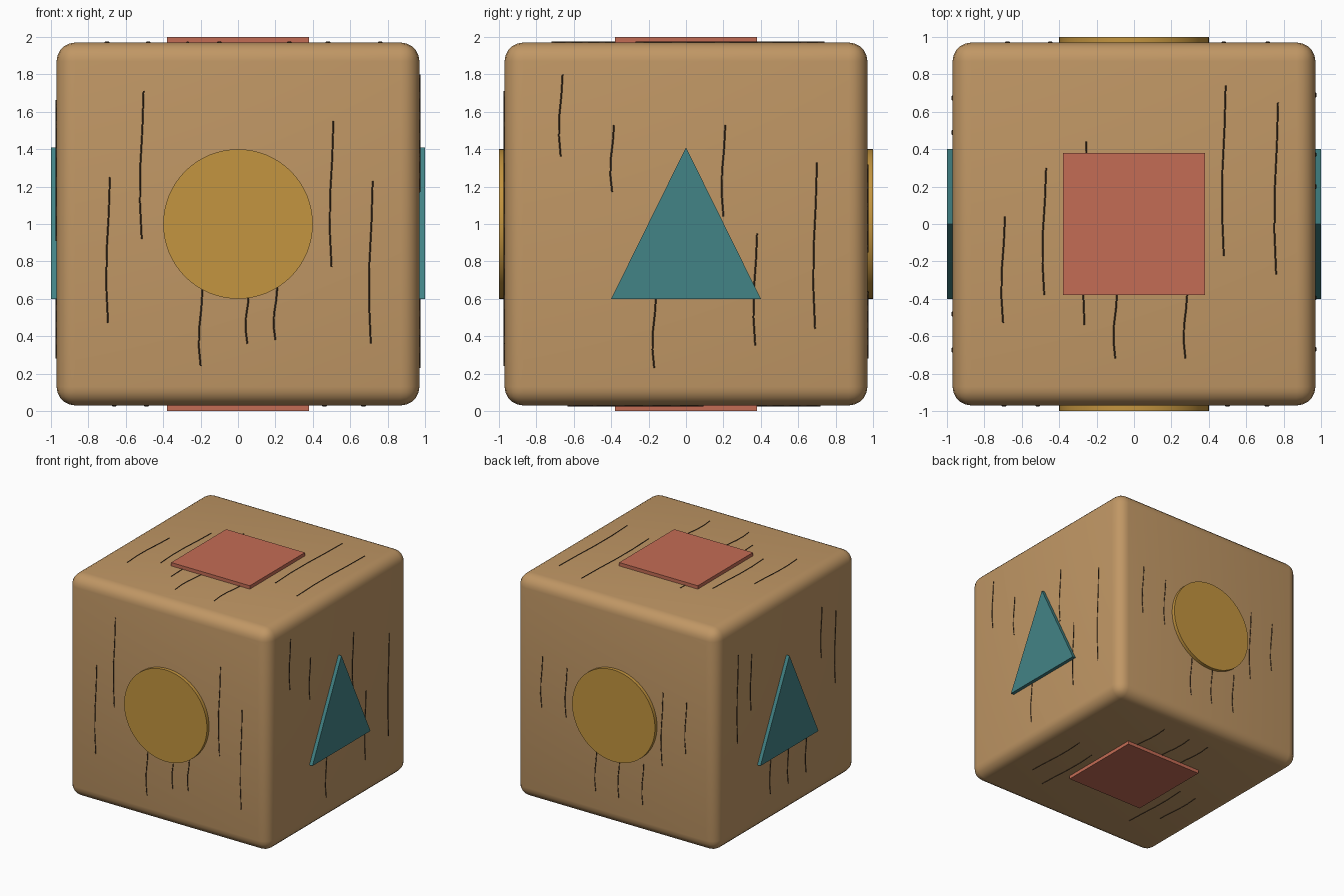
import bpy, bmesh, math, random
from mathutils import Matrix, Vector

if "Cube" in bpy.data.objects:
    bpy.data.objects.remove(bpy.data.objects["Cube"])

random.seed(4)
HALF = 0.97          # half width of the wooden body
LIFT = Matrix.Translation((0, 0, 1))


def material(name, rgb):
    m = bpy.data.materials.new(name)
    m.diffuse_color = (*rgb, 1)
    m.use_nodes = True
    m.node_tree.nodes["Principled BSDF"].inputs["Base Color"].default_value = m.diffuse_color
    return m


WOOD = material("wood", (0.53, 0.31, 0.13))
DARK = material("dark_grain", (0.07, 0.04, 0.02))
GOLD = material("gold", (0.55, 0.30, 0.05))
TEAL = material("teal", (0.055, 0.23, 0.24))
RED = material("red", (0.55, 0.15, 0.09))


def add(name, data, mat):
    ob = bpy.data.objects.new(name, data)
    bpy.context.collection.objects.link(ob)
    data.materials.append(mat)
    return ob


def smooth(ob):
    bpy.ops.object.select_all(action='DESELECT')
    ob.select_set(True)
    bpy.context.view_layer.objects.active = ob
    bpy.ops.object.shade_smooth_by_angle(angle=math.radians(30))


# Places face-local (u, v, outward) coordinates on each side of the cube
def side(quarter_turns):
    spin = Matrix.Rotation(quarter_turns * math.pi / 2, 4, 'Z')
    return LIFT @ spin @ Matrix.Rotation(math.pi / 2, 4, 'X')


FACES = {"front": side(0), "right": side(1), "back": side(2), "left": side(3),
         "top": LIFT, "bottom": LIFT @ Matrix.Rotation(math.pi, 4, 'X')}

# Rounded wooden body
bm = bmesh.new()
bmesh.ops.create_cube(bm, size=2 * HALF, matrix=LIFT)
bmesh.ops.bevel(bm, geom=bm.edges[:], offset=0.1, segments=5, profile=0.5, affect='EDGES')
mesh = bpy.data.meshes.new("wooden_body")
bm.to_mesh(mesh)
bm.free()
smooth(add("wooden_body", mesh, WOOD))


# Raised flat shape on a face, made by extruding an outline
def plaque(face, shape, outline, mat):
    bm = bmesh.new()
    base = bm.faces.new([bm.verts.new((u, v, 0.95)) for u, v in outline])
    ext = bmesh.ops.extrude_face_region(bm, geom=[base])
    top = [g for g in ext["geom"] if isinstance(g, bmesh.types.BMVert)]
    bmesh.ops.translate(bm, verts=top, vec=(0, 0, 0.05))
    bmesh.ops.recalc_face_normals(bm, faces=bm.faces[:])
    bm.transform(FACES[face])
    mesh = bpy.data.meshes.new(f"{face}_{shape}")
    bm.to_mesh(mesh)
    bm.free()
    smooth(add(f"{face}_{shape}", mesh, mat))


N = 64
circle = [(0.4 * math.cos(math.tau * i / N), 0.4 * math.sin(math.tau * i / N)) for i in range(N)]
triangle = [(-0.4, -0.4), (0.4, -0.4), (0, 0.41)]
square = [(-0.38, -0.38), (0.38, -0.38), (0.38, 0.38), (-0.38, 0.38)]
for face in ("front", "back"):
    plaque(face, "circle", circle, GOLD)
for face in ("right", "left"):
    plaque(face, "triangle", triangle, TEAL)
for face in ("top", "bottom"):
    plaque(face, "square", square, RED)

# Wood grain strokes on the clearly seen faces: (u, upper v, lower v)
GRAIN = {
    "front": [(-.695, .25, -.53), (-.515, .71, -.08), (-.2, -.35, -.76), (.05, -.35, -.64),
              (.2, -.34, -.62), (.5, .55, -.23), (.71, .23, -.64)],
    "right": [(-.67, .8, .36), (-.395, .53, .17), (.2, .53, .04), (.37, -.05, -.65),
              (-.17, -.38, -.77), (.69, .33, -.56)],
    "top": [(.48, .74, -.17), (.76, .65, -.27), (-.265, .44, -.54), (-.48, .3, -.38),
            (-.7, .04, -.53), (-.1, -.36, -.72), (.275, -.36, -.72)],
}
# The other faces get similar strokes, short ones below the middle shape
for face in ("back", "left", "bottom"):
    GRAIN[face] = []
    for i in range(-3, 4):
        upper = -0.36 if abs(i) < 2 else random.uniform(0.2, 0.7)
        length = 0.36 if abs(i) < 2 else random.uniform(0.4, 0.85)
        GRAIN[face].append((i * 0.235 + random.uniform(-.05, .05), upper, upper - length))

for face, strokes in GRAIN.items():
    curve = bpy.data.curves.new(f"{face}_grain", 'CURVE')
    curve.dimensions = '3D'
    curve.bevel_depth = 0.004
    curve.bevel_resolution = 0
    curve.use_fill_caps = True
    for u, upper, lower in strokes:
        spline = curve.splines.new('POLY')
        spline.points.add(4)
        for i, p in enumerate(spline.points):
            t = i / 4
            wave = 0.01 * math.sin(math.pi * (1.5 * t + 0.5))
            p.co = (u + wave, upper + (lower - upper) * t, HALF + 0.001, 1)
    add(f"{face}_grain", curve, DARK).matrix_world = FACES[face]
